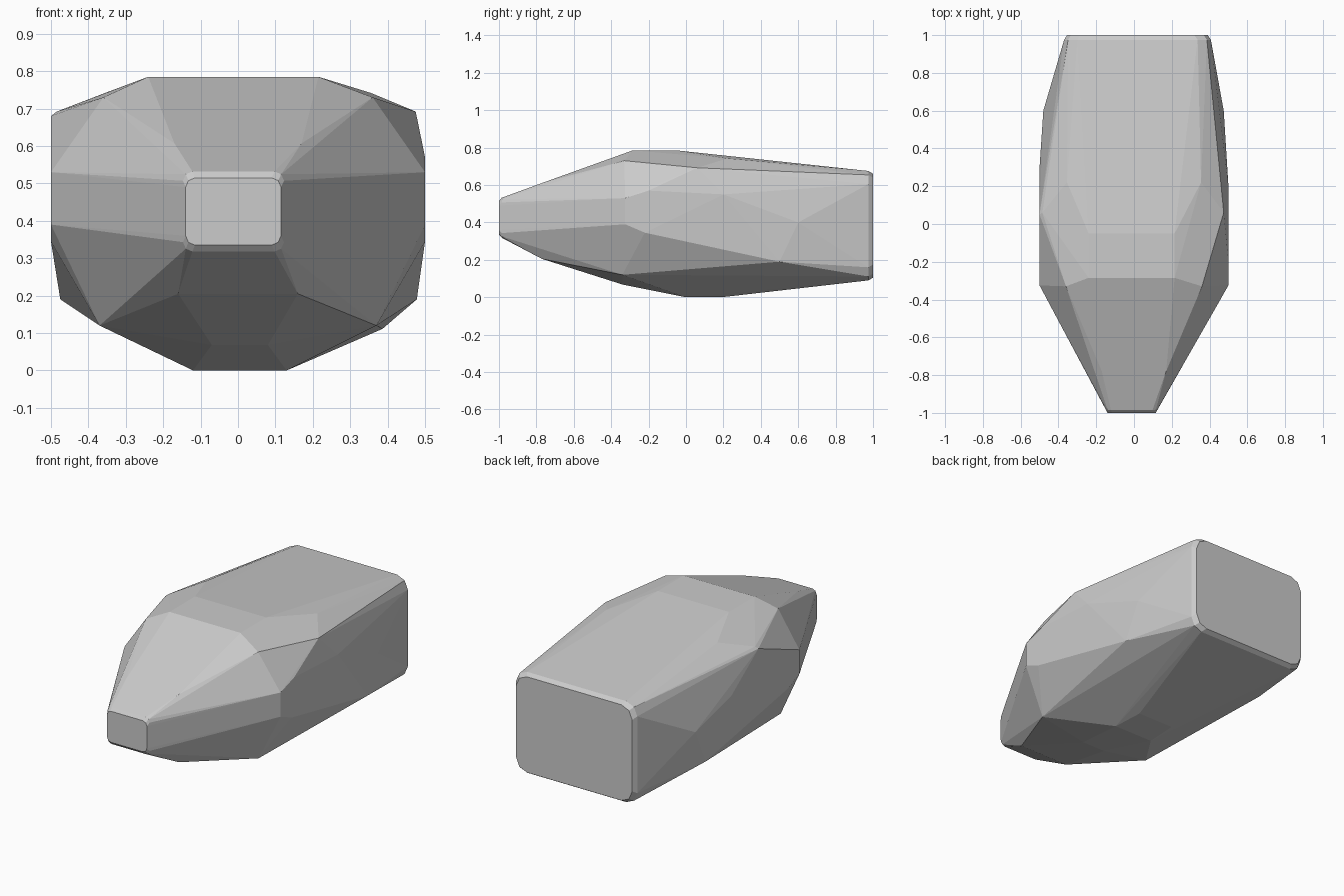
import bpy, bmesh

if "Cube" in bpy.data.objects:
    bpy.data.objects.remove(bpy.data.objects["Cube"])


def end_ring(x0, x1, z0, z1, y, c):
    """Rectangle with softened corners at depth y."""
    k = c * 0.3
    pts = []
    for x, sx in ((x0, 1), (x1, -1)):
        for z, sz in ((z0, 1), (z1, -1)):
            for a, b in ((0, c), (k, k), (c, 0)):
                pts.append((x + sx * a, y, z + sz * b))
    return pts


def pair(xl, xr, y, z):
    """Left and right points at the same depth and height."""
    return [(xl, y, z), (xr, y, z)]


points = []
# Blunt back end with a small bevel
points += end_ring(-0.355, 0.39, 0.105, 0.66, 1.0, 0.07)
points += end_ring(-0.37, 0.407, 0.09, 0.675, 0.975, 0.07)
# Narrow nose with a small bevel
points += end_ring(-0.14, 0.115, 0.335, 0.515, -1.0, 0.025)
points += end_ring(-0.147, 0.123, 0.318, 0.532, -0.985, 0.025)
# Flat crown and its shoulders
points += pair(-0.24, 0.215, -0.285, 0.785)
points += pair(-0.24, 0.215, -0.05, 0.785)
points += pair(-0.36, 0.36, -0.33, 0.73)
points += pair(-0.355, 0.355, 0.22, 0.742)
points += pair(-0.485, 0.475, 0.06, 0.692)
points += pair(-0.17, 0.17, -0.78, 0.607)
# Flat sides
for z in (0.39, 0.53):
    points += pair(-0.5, 0.5, -0.325, z)
points += pair(-0.5, 0.5, -0.22, 0.345)
points += pair(-0.5, 0.5, 0.2, 0.55)
points += [(-0.5, 0.05, 0.68), (-0.5, 0.3, 0.5), (0.5, -0.2, 0.57)]
points += pair(-0.48, 0.475, 0.6, 0.4)
# Lower flanks and keel
points += pair(-0.475, 0.478, 0.5, 0.19)
points += pair(-0.37, 0.37, -0.34, 0.12)
points += pair(-0.12, 0.13, 0.0, 0.0)
points += pair(-0.11, 0.12, 0.19, 0.0)
points += pair(-0.07, 0.08, -0.34, 0.068)
points += pair(-0.16, 0.16, -0.77, 0.205)

# Wrap the section points in one faceted skin
bm = bmesh.new()
for p in points:
    bm.verts.new(p)
res = bmesh.ops.convex_hull(bm, input=bm.verts[:])
loose = [v for v in bm.verts if not v.link_faces]
bmesh.ops.delete(bm, geom=loose, context='VERTS')
bmesh.ops.dissolve_limit(bm, angle_limit=0.02, verts=bm.verts[:], edges=bm.edges[:])
bmesh.ops.recalc_face_normals(bm, faces=bm.faces[:])
mesh = bpy.data.meshes.new("faceted_stone")
bm.to_mesh(mesh)
bm.free()
stone = bpy.data.objects.new("faceted_stone", mesh)
bpy.context.collection.objects.link(stone)
